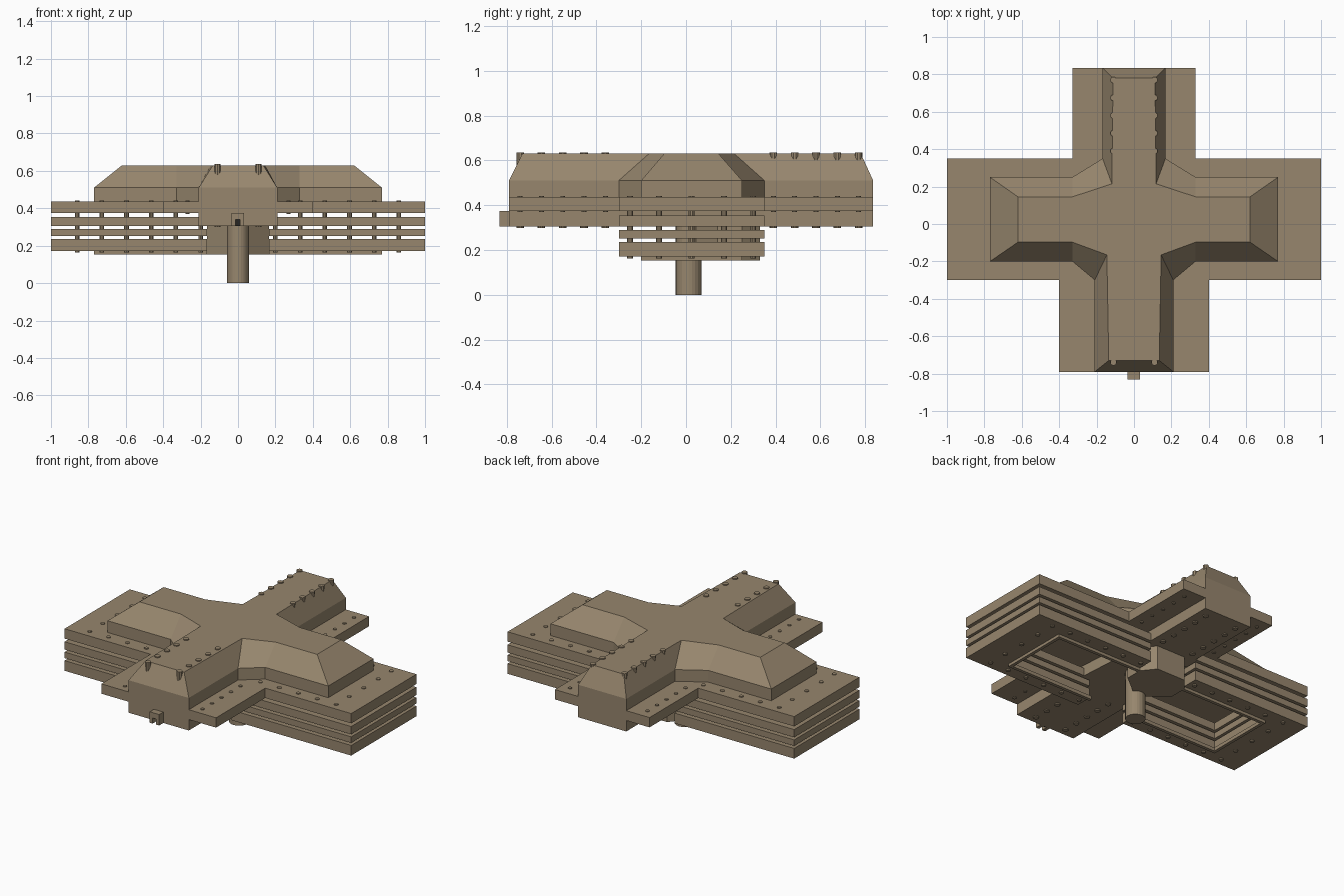
import bpy, bmesh, math

if "Cube" in bpy.data.objects:
    bpy.data.objects.remove(bpy.data.objects["Cube"])

def material(name, rgb):
    m = bpy.data.materials.new(name)
    m.diffuse_color = (*rgb, 1)
    m.use_nodes = True
    m.node_tree.nodes["Principled BSDF"].inputs["Base Color"].default_value = m.diffuse_color
    return m

TAN = material("tan stone", (0.31, 0.24, 0.155))
DARK = material("dark opening", (0.02, 0.018, 0.015))

def finish(name, bm, mat=TAN):
    bmesh.ops.recalc_face_normals(bm, faces=bm.faces)
    me = bpy.data.meshes.new(name)
    bm.to_mesh(me)
    bm.free()
    me.materials.append(mat)
    ob = bpy.data.objects.new(name, me)
    bpy.context.collection.objects.link(ob)
    return ob

def loft(name, layers, mat=TAN):
    """Closed solid through matching outlines, each given as (points, z)."""
    bm = bmesh.new()
    rings = [[bm.verts.new((x, y, z)) for x, y in pts] for pts, z in layers]
    n = len(rings[0])
    for a, b in zip(rings, rings[1:]):
        for i in range(n):
            j = (i + 1) % n
            bm.faces.new((a[i], a[j], b[j], b[i]))
    bm.faces.new(rings[0])
    bm.faces.new(rings[-1])
    return finish(name, bm)

def boxes(name, items, mat=TAN):
    """Several boxes in one object, each x0, x1, y0, y1, z0, z1."""
    bm = bmesh.new()
    for x0, x1, y0, y1, z0, z1 in items:
        vs = bmesh.ops.create_cube(bm, size=1)["verts"]
        for v in vs:
            v.co = (x0 if v.co.x < 0 else x1, y0 if v.co.y < 0 else y1, z0 if v.co.z < 0 else z1)
    return finish(name, bm, mat)

def posts(name, places, r, z0, z1, seg=10):
    bm = bmesh.new()
    for x, y in places:
        vs = bmesh.ops.create_cone(bm, cap_ends=True, segments=seg, radius1=r,
                                   radius2=r, depth=z1 - z0)["verts"]
        bmesh.ops.translate(bm, verts=vs, vec=(x, y, (z0 + z1) / 2))
    return finish(name, bm)

def mirror(half):
    """Full outline from the right half, listed from south to north."""
    return half + [(-x, y) for x, y in reversed(half)]

# Cross-shaped roof deck
deck = mirror([(0.40, -0.79), (0.40, -0.30), (1, -0.30), (1, 0.35), (0.33, 0.35), (0.33, 0.835)])
loft("cross_deck", [(deck, 0.374), (deck, 0.436)])

# Raised roof with straight walls and sloping sides
base = mirror([(0.21, -0.79), (0.21, -0.30), (0.33, -0.20), (0.77, -0.20),
               (0.77, 0.25), (0.33, 0.25), (0.168, 0.35), (0.168, 0.835)])
top = mirror([(0.135, -0.73), (0.145, -0.165), (0.33, -0.097), (0.62, -0.097),
              (0.62, 0.145), (0.33, 0.145), (0.118, 0.215), (0.112, 0.78)])
loft("raised_roof", [(base, 0.43), (base, 0.51), (top, 0.63)])

# Lower body of the front and back arms
spine = mirror([(0.21, -0.79), (0.21, -0.30), (0.168, 0.35), (0.168, 0.835)])
loft("lower_arm_body", [(spine, 0.305), (spine, 0.38)])

# Side decks: open frames stacked under the roof deck
for i, (z0, z1) in enumerate([(0.171, 0.235), (0.251, 0.289), (0.305, 0.354)]):
    items = []
    for s in (-1, 1):
        a, b = sorted((s * 0.165, s * 1.0))
        c, d = sorted((s * 0.77, s * 1.0))
        items += [(a, b, -0.30, -0.20, z0, z1), (a, b, 0.25, 0.35, z0, z1),
                  (c, d, -0.20, 0.25, z0, z1)]
    boxes(f"side_deck_{i + 1}", items)

# Thin lip around each opening underneath
lip = []
for s in (-1, 1):
    a, b = sorted((s * 0.165, s * 0.77))
    c, d = sorted((s * 0.75, s * 0.77))
    lip += [(a, b, -0.20, -0.18, 0.153, 0.175), (a, b, 0.23, 0.25, 0.153, 0.175),
            (c, d, -0.20, 0.25, 0.153, 0.175)]
boxes("opening_lip", lip)

# Posts through the side decks
xs = [0.2 + 0.132 * k for k in range(6)]
places = [(s * x, y) for s in (-1, 1) for x in xs for y in (-0.25, 0.30)]
places += [(s * 0.86, y) for s in (-1, 1) for y in (-0.12, 0.025, 0.17)]
posts("deck_posts", places, 0.013, 0.163, 0.441)

# Posts along the front and back arms
ys = [-0.74 + 0.095 * k for k in range(5)] + [0.39 + 0.095 * k for k in range(5)]
posts("arm_posts", [(s * 0.11, y) for s in (-1, 1) for y in ys], 0.017, 0.299, 0.636)
posts("arm_edge_studs", [(s * 0.27, y) for s in (-1, 1) for y in ys], 0.011, 0.369, 0.441)

# Central hub and the round support column
hub = mirror([(0.04, 0.04), (0.165, 0.14), (0.165, 0.25), (0.10, 0.33)])
loft("central_hub", [(hub, 0.153), (hub, 0.31)])
posts("support_column", [(0, 0.012)], 0.058, 0, 0.31, 24)

# Small front spout with a dark opening
boxes("front_spout", [(-0.034, 0.032, -0.832, -0.78, 0.34, 0.374),
                      (-0.034, -0.013, -0.832, -0.78, 0.305, 0.34),
                      (0.011, 0.032, -0.832, -0.78, 0.305, 0.34)])
boxes("spout_opening", [(-0.013, 0.011, -0.796, -0.788, 0.306, 0.34)], DARK)
